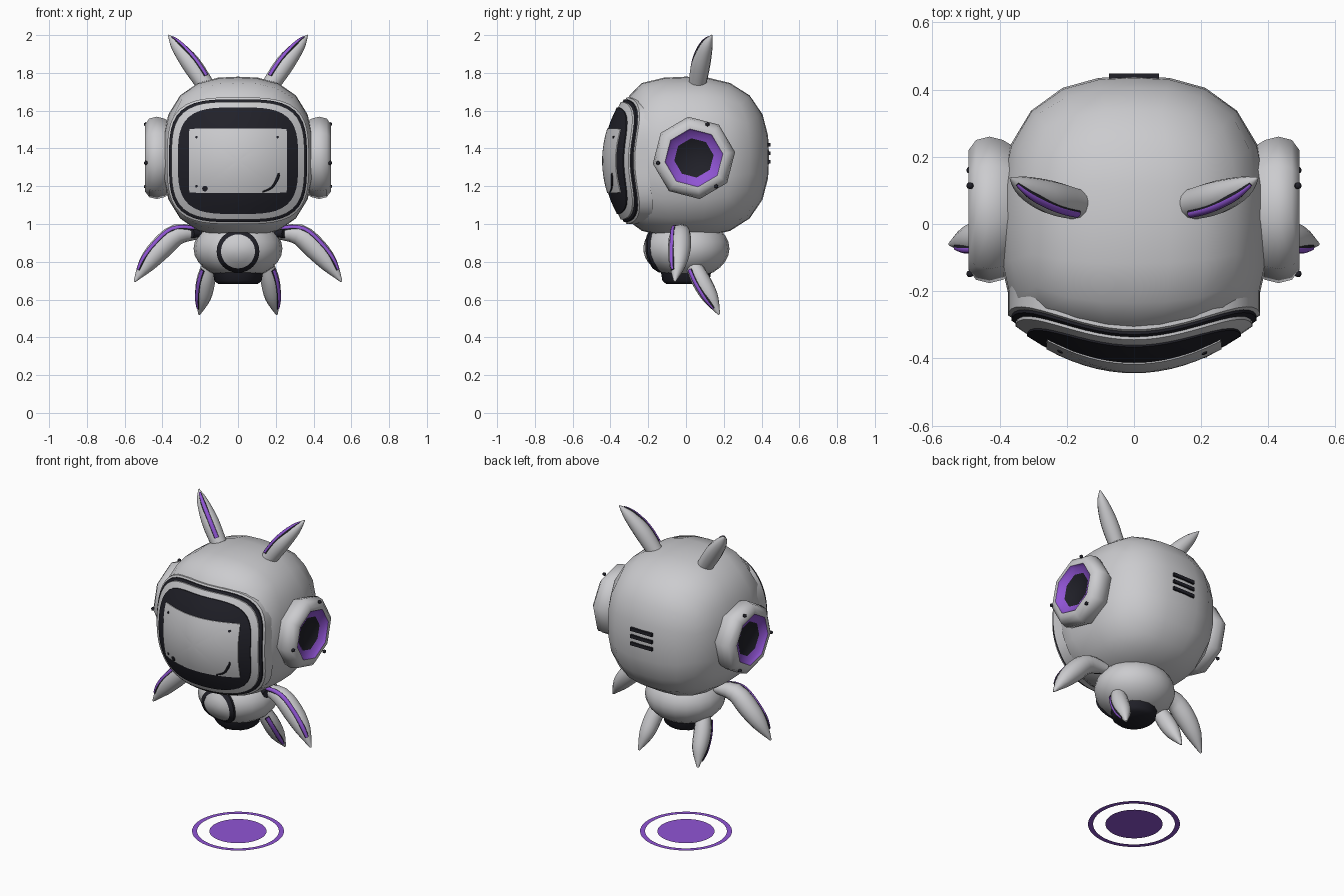
import bpy, bmesh
from math import sin, cos, pi, radians
from mathutils import Vector

old = bpy.data.objects.get("Cube")
if old:
    bpy.data.objects.remove(old, do_unlink=True)


def material(name, rgb):
    m = bpy.data.materials.new(name)
    m.use_nodes = True
    m.diffuse_color = (*rgb, 1)
    m.node_tree.nodes["Principled BSDF"].inputs["Base Color"].default_value = (*rgb, 1)
    return m


SHELL = material("pale_grey", (0.6, 0.6, 0.62))
DARK = material("near_black", (0.015, 0.015, 0.022))
PURPLE = material("purple", (0.28, 0.09, 0.66))


def finish(name, bm, mats, angle=50):
    bmesh.ops.remove_doubles(bm, verts=bm.verts, dist=0.0001)
    bmesh.ops.recalc_face_normals(bm, faces=bm.faces)
    me = bpy.data.meshes.new(name)
    bm.to_mesh(me)
    bm.free()
    for m in mats:
        me.materials.append(m)
    me.shade_smooth()
    me.set_sharp_from_angle(angle=radians(angle))
    ob = bpy.data.objects.new(name, me)
    bpy.context.collection.objects.link(ob)
    return ob


def loft(name, rings, sides, point, mats, band_mats=None, angle=50):
    """Join rings of points; point(ring, angle) gives each position."""
    bm = bmesh.new()
    rows = [[bm.verts.new(point(r, 2 * pi * i / sides)) for i in range(sides)] for r in rings]
    for k in range(len(rows) - 1):
        for i in range(sides):
            j = (i + 1) % sides
            f = bm.faces.new((rows[k][i], rows[k][j], rows[k + 1][j], rows[k + 1][i]))
            f.material_index = band_mats[k] if band_mats else 0
    return finish(name, bm, mats, angle)


# Head: rounded box, its front flattened onto the visor dome
HEAD = Vector((0, 0, 1.355))
HEAD_SIZE = Vector((0.4, 0.44, 0.425))
FACE_Z = 1.335


def dome(x, z):
    return -0.435 + 1.05 * x * x + 0.93 * (z - FACE_Z) ** 2


bm = bmesh.new()
bmesh.ops.create_cube(bm, size=2)
bmesh.ops.subdivide_edges(bm, edges=bm.edges[:], cuts=5, use_grid_fill=True)
for v in bm.verts:
    d = Vector([sin(c * pi / 4) / cos(c * pi / 4) for c in v.co])
    d /= sum(abs(c) ** 2.6 for c in d) ** (1 / 2.6)
    v.co = HEAD + d * HEAD_SIZE
    v.co.y = max(v.co.y, dome(v.co.x, v.co.z) + 0.025)
finish("head", bm, [SHELL])


# Face plates: rounded rectangles that follow the dome
def plate(name, w, h, lift, skirt, mat, roundness=3.5, cx=0, cz=FACE_Z, sides=64):
    def point(ring, a):
        t, back = ring
        c, s = cos(a), sin(a)
        k = t / (abs(c) ** roundness + abs(s) ** roundness) ** (1 / roundness)
        x, z = cx + w * c * k, cz + h * s * k
        return Vector((x, dome(x, z) - lift + back, z))
    rings = [(i / 7, 0) for i in range(8)] + [(1, skirt)]
    return loft(name, rings, sides, point, [mat])


plate("face_collar", 0.375, 0.335, -0.016, 0.07, SHELL)
plate("face_groove", 0.365, 0.325, -0.008, 0.012, DARK)
plate("face_frame", 0.352, 0.312, 0.0, 0.015, SHELL)
plate("visor", 0.318, 0.282, 0.005, 0.008, DARK)
plate("display", 0.26, 0.17, 0.009, 0.006, SHELL, roundness=60)
plate("display_mark", 0.015, 0.015, 0.013, 0.005, DARK, 2, -0.175, 1.187, 12)
for x, z in ((-0.22, 1.46), (0.21, 1.46), (-0.22, 1.2)):
    plate("display_dot", 0.007, 0.007, 0.013, 0.005, DARK, 2, x, z, 8)


# Tapered tubes
def spline(path, t):
    """Smooth point on a path of (x, y, z, radius), t in 0..1."""
    n = len(path) - 1
    k = min(int(t * n), n - 1)
    u = t * n - k
    p = [Vector(path[min(max(k + d, 0), n)]) for d in (-1, 0, 1, 2)]
    return 0.5 * (2 * p[1] + (p[2] - p[0]) * u + (2 * p[0] - 5 * p[1] + 4 * p[2] - p[3]) * u * u
                  + (3 * p[1] - p[0] - 3 * p[2] + p[3]) * u ** 3)


def tube(name, path, mat, sides=12, steps=12):
    def point(ring, a):
        t, scale = ring
        here = spline(path, t)
        tan = (spline(path, min(t + 0.02, 1)) - spline(path, max(t - 0.02, 0))).to_3d().normalized()
        u = tan.cross(Vector((0, 1, 0.01))).normalized()
        return here.to_3d() + (u * cos(a) + tan.cross(u) * sin(a)) * max(here.w, 0.002) * scale
    rings = [(0, 0)] + [(i / steps, 1) for i in range(steps + 1)] + [(1, 0)]
    return loft(name, rings, sides, point, [mat])


def striped_limb(name, path, facing):
    """A tapered limb with a thin stripe set in its facing side."""
    tube(name, path, SHELL)
    for part, depth, width, mat in (("edge", 0.82, 0.016, DARK), ("stripe", 0.93, 0.013, PURPLE)):
        line = []
        for i in range(9):
            t = 0.1 + 0.75 * i / 8
            p = spline(path, t)
            tan = (spline(path, t + 0.03) - spline(path, t - 0.03)).to_3d()
            f = Vector(facing)
            out = (f - f.project(tan)).normalized() * p.w * depth
            line.append((*(p.to_3d() + out), width * min(1, p.w / 0.04)))
        tube(f"{name}_{part}", line, mat, 8, 16)


tube("mouth_line", [(x, dome(x, z) - 0.009, z, r) for x, z, r in
                    ((0.13, 1.17, 0.004), (0.18, 1.195, 0.006), (0.21, 1.245, 0.009), (0.215, 1.27, 0.004))],
     DARK, 6)

HORN = ((0.175, 0.06, 1.74, 0.047), (0.25, 0.08, 1.85, 0.05), (0.325, 0.11, 1.945, 0.032), (0.368, 0.137, 2.0, 0.003))
ARM = ((0.2, -0.01, 0.95, 0.03), (0.32, -0.03, 0.945, 0.055), (0.41, -0.035, 0.87, 0.06),
       (0.485, -0.045, 0.785, 0.045), (0.548, -0.06, 0.695, 0.005))
LEG = ((0.15, 0.04, 0.78, 0.042), (0.17, 0.08, 0.7, 0.05), (0.185, 0.13, 0.61, 0.042), (0.205, 0.175, 0.522, 0.006))

for side, s in (("left", 1), ("right", -1)):
    # Horns, arms and legs
    for name, path, f in (("horn", HORN, (-0.6, -0.7, 0.2)), ("arm", ARM, (0.55, -0.75, 0.55)),
                          ("leg", LEG, (0.7, -0.7, 0))):
        striped_limb(f"{side}_{name}", [(s * x, y, z, r) for x, y, z, r in path], (s * f[0], f[1], f[2]))
    tube(f"{side}_shoulder_joint", [(s * 0.2, -0.03, 0.95, 0.02), (s * 0.245, -0.06, 0.95, 0.025)], DARK, 8, 2)

    # Ear pods with a recessed purple ring and dark core
    def ear_point(ring, a):
        r, x = ring
        a += radians(8)
        return Vector((s * x, 0.042 + r * cos(a), 1.35 + r * sin(a)))
    loft(f"{side}_ear_pod",
         [(0.18, 0.34), (0.21, 0.39), (0.22, 0.43), (0.21, 0.47), (0.18, 0.492), (0.155, 0.492),
          (0.145, 0.475), (0.105, 0.465), (0.1, 0.46), (0, 0.46)],
         8, ear_point, [SHELL, PURPLE, DARK], [0, 0, 0, 0, 0, 1, 1, 2, 2])
    for i in range(3):
        p = ear_point((0.192, 0.488), radians(60 + 120 * i))
        bm = bmesh.new()
        bmesh.ops.create_icosphere(bm, subdivisions=1, radius=0.012)
        bmesh.ops.translate(bm, verts=bm.verts, vec=p)
        finish(f"{side}_ear_bolt", bm, [DARK])

# Body
BODY = Vector((0, 0.005, 0.87))
BODY_SIZE = Vector((0.235, 0.225, 0.16))
bm = bmesh.new()
bmesh.ops.create_uvsphere(bm, u_segments=20, v_segments=14, radius=1)
for v in bm.verts:
    v.co = BODY + v.co * BODY_SIZE
finish("body", bm, [SHELL])


# Chest ring and badge hugging the body
def chest_point(ring, a):
    r, lift = ring
    x, z = r * cos(a), 0.855 + r * sin(a)
    depth = max(0, 1 - (x / BODY_SIZE.x) ** 2 - ((z - BODY.z) / BODY_SIZE.z) ** 2) ** 0.5
    return Vector((x, BODY.y - BODY_SIZE.y * depth - lift, z))


loft("chest_badge", [(0, 0.006), (0.03, 0.006), (0.06, 0.006), (0.092, 0.006)], 32, chest_point, [SHELL])
loft("chest_ring", [(0.09, 0), (0.09, 0.012), (0.113, 0.012), (0.113, -0.005)], 32, chest_point, [DARK])


# Pelvis and floor markers
def upright(ring, a):
    return Vector((ring[0] * cos(a), ring[0] * sin(a), ring[1]))


loft("pelvis", [(0, 0.682), (0.105, 0.682), (0.125, 0.7), (0.135, 0.76), (0, 0.76)], 16, upright, [DARK])
for name, inner, outer in (("floor_disc", 0, 0.163), ("floor_ring", 0.233, 0.262)):
    ob = loft(name, [(inner, 0), (outer, 0)], 48, upright, [PURPLE])
    if ob.data.polygons[0].normal.z < 0:
        ob.data.flip_normals()

# Back vents
for i in range(3):
    bm = bmesh.new()
    bmesh.ops.create_cube(bm, size=1)
    for v in bm.verts:
        v.co = Vector((v.co.x * 0.15, 0.437 + v.co.y * 0.022, 1.33 + 0.045 * i + v.co.z * 0.02))
    finish("back_vent", bm, [DARK], 30)
